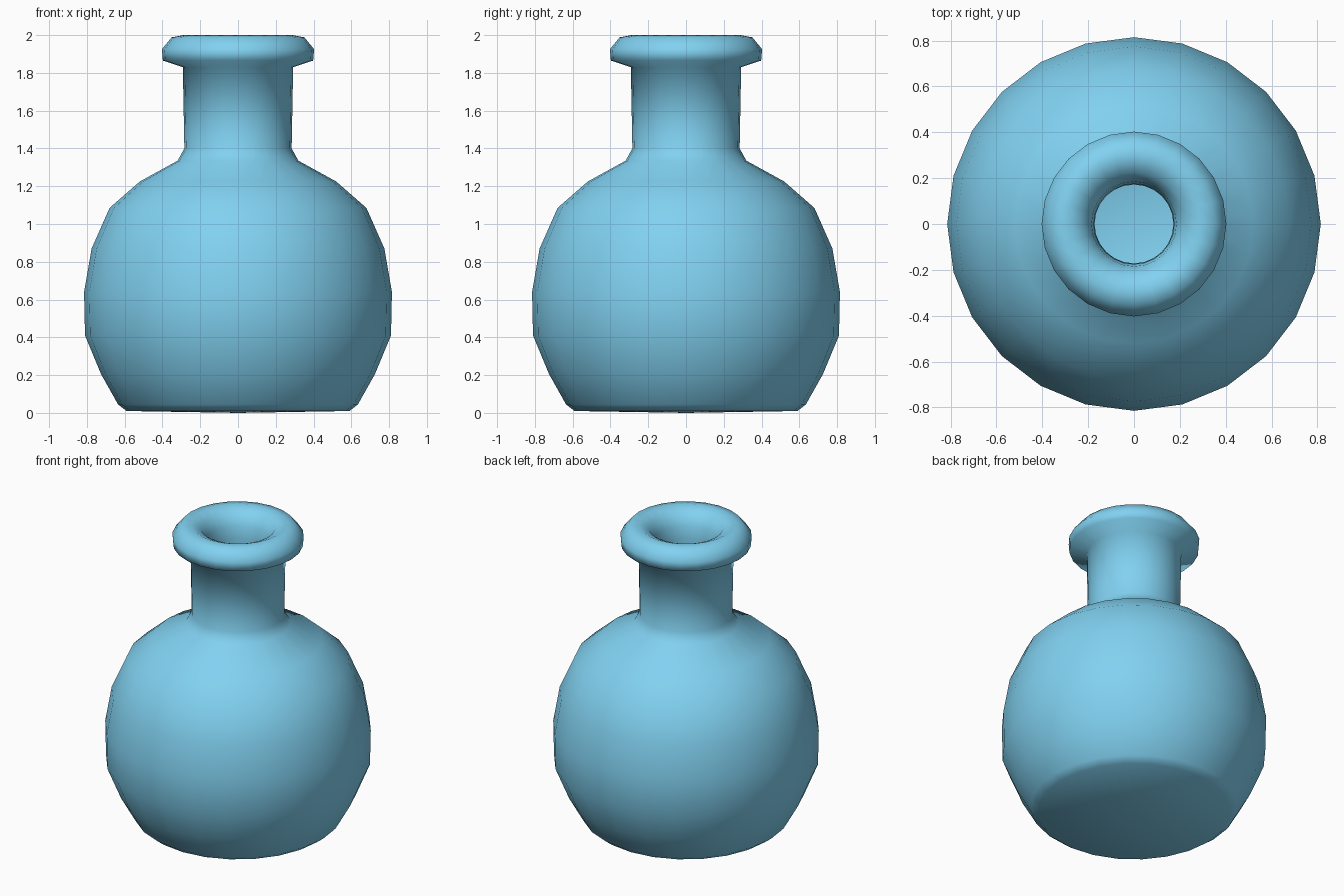
import bpy, bmesh, math

if "Cube" in bpy.data.objects:
    bpy.data.objects.remove(bpy.data.objects["Cube"])

SIDES = 24

# Profile (radius, height): base, belly, neck, rolled lip, then the hollow inside
outer = [(0.59, 0.01), (0.635, 0.045), (0.725, 0.205), (0.81, 0.41),
         (0.815, 0.64), (0.775, 0.87), (0.68, 1.085), (0.52, 1.225),
         (0.32, 1.335), (0.284, 1.40), (0.292, 1.83)]
lip = [(0.398, 1.865), (0.403, 1.925), (0.352, 1.988), (0.29, 2.0),
       (0.225, 1.97), (0.185, 1.90), (0.175, 1.82)]
inner = [(0.172, 1.36), (0.22, 1.27), (0.45, 1.14), (0.60, 1.01),
         (0.68, 0.84), (0.715, 0.64), (0.71, 0.43), (0.63, 0.25),
         (0.52, 0.11)]


def revolve(name, profile, base_z, floor_z):
    bm = bmesh.new()
    rings = [[bm.verts.new((r * math.cos(math.tau * i / SIDES),
                            r * math.sin(math.tau * i / SIDES), z))
              for i in range(SIDES)] for r, z in profile]
    for a, b in zip(rings, rings[1:]):
        for i in range(SIDES):
            j = (i + 1) % SIDES
            bm.faces.new((a[i], a[j], b[j], b[i]))
    # Close the underside and the inside floor with fans
    for ring, z in ((rings[0], base_z), (rings[-1], floor_z)):
        centre = bm.verts.new((0, 0, z))
        for i in range(SIDES):
            bm.faces.new((ring[i], ring[(i + 1) % SIDES], centre))
    bmesh.ops.recalc_face_normals(bm, faces=bm.faces)
    for f in bm.faces:
        f.smooth = True
    mesh = bpy.data.meshes.new(name)
    bm.to_mesh(mesh)
    bm.free()
    obj = bpy.data.objects.new(name, mesh)
    bpy.context.collection.objects.link(obj)
    return obj


flask = revolve("round_flask", outer + lip + inner, 0.0, 0.10)

# Blue glaze
mat = bpy.data.materials.new("light_blue")
mat.diffuse_color = (0.22, 0.64, 0.88, 1)
mat.use_nodes = True
mat.node_tree.nodes["Principled BSDF"].inputs["Base Color"].default_value = mat.diffuse_color
flask.data.materials.append(mat)
